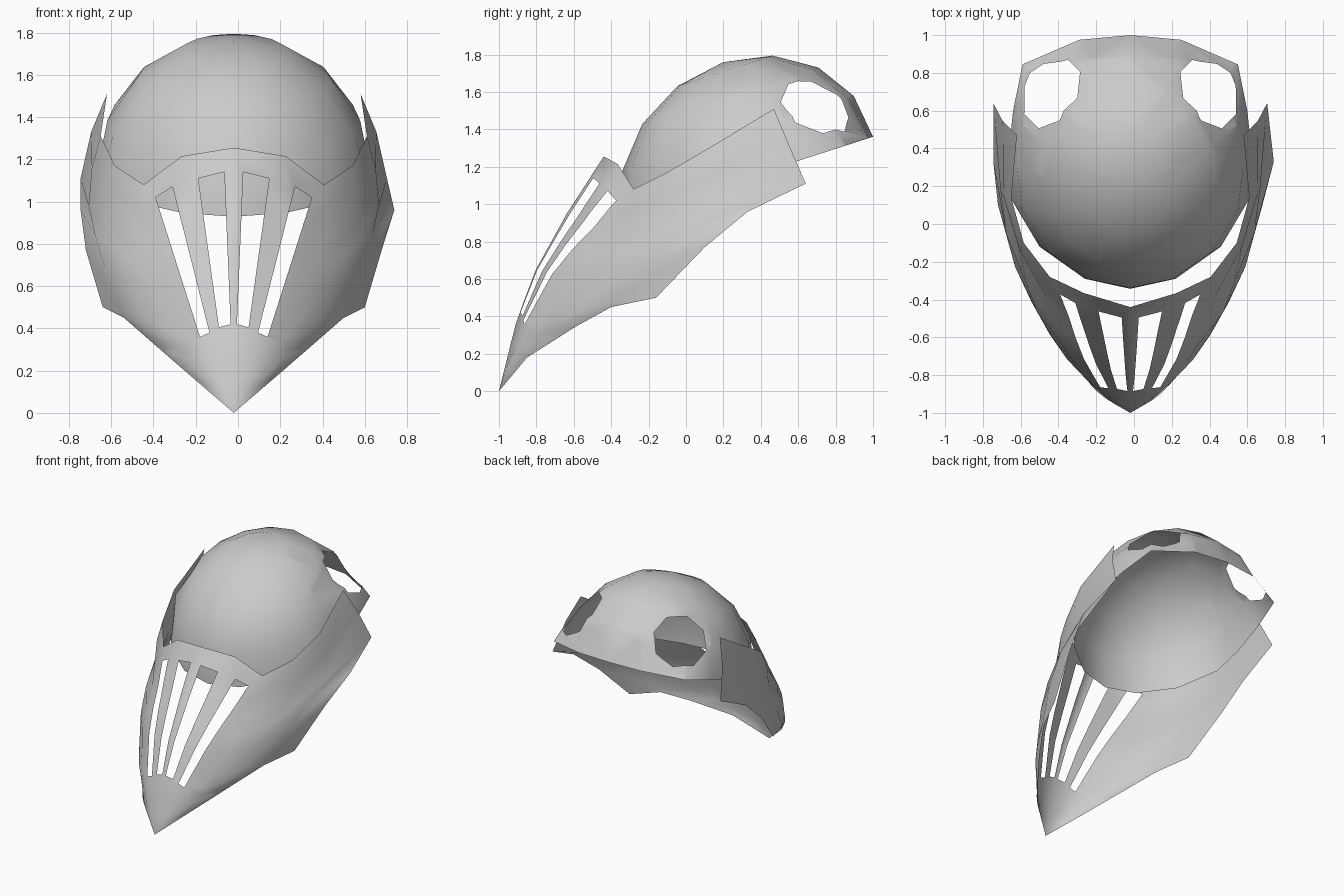
import bpy, bmesh, math
from mathutils import Vector

if "Cube" in bpy.data.objects:
    bpy.data.objects.remove(bpy.data.objects["Cube"])

CENTRE_X = -0.02


def grid(rows):
    """Skin a list of point rows into a half shell."""
    bm = bmesh.new()
    vs = [[bm.verts.new(p) for p in row] for row in rows]
    for a, b in zip(vs, vs[1:]):
        for k in range(len(a) - 1):
            bm.faces.new((a[k], a[k + 1], b[k + 1], b[k]))
    bmesh.ops.remove_doubles(bm, verts=bm.verts[:], dist=1e-4)
    return bm


def cut(bm, pts, d, origin, reach=9):
    """Cut a convex polygon, projected along d, through the faces on the d side of origin."""
    pts = [Vector(p) for p in pts]
    mid = sum(pts, Vector()) / len(pts)
    planes = []
    for p, q in zip(pts, pts[1:] + pts[:1]):
        n = (q - p).cross(d).normalized()
        planes.append((p, n if n.dot(mid - p) < 0 else -n))

    def inside(done):
        out = []
        for f in bm.faces:
            c = f.calc_center_median()
            near = (c - origin).dot(d) > 0 and (c - mid).cross(d).length < reach
            if near and all((c - p).dot(n) < 1e-6 for p, n in done):
                out.append(f)
        return out

    for i, (p, n) in enumerate(planes):
        faces = inside(planes[:i])
        edges = list({e for f in faces for e in f.edges})
        verts = list({v for f in faces for v in f.verts})
        bmesh.ops.bisect_plane(bm, geom=verts + edges + faces, dist=1e-5, plane_co=p, plane_no=n)
    bmesh.ops.delete(bm, geom=inside(planes), context='FACES')


def finish(bm, name, tweak=None):
    """Mirror the half shell, smooth it and add it to the scene."""
    bmesh.ops.mirror(bm, geom=bm.verts[:] + bm.edges[:] + bm.faces[:], axis='X', merge_dist=1e-4)
    if tweak:
        point, move = Vector(tweak[0]), Vector(tweak[1])
        v = min(bm.verts, key=lambda v: (v.co - point).length)
        v.co += move
    bmesh.ops.recalc_face_normals(bm, faces=bm.faces[:])
    me = bpy.data.meshes.new(name)
    bm.to_mesh(me)
    bm.free()
    ob = bpy.data.objects.new(name, me)
    ob.location.x = CENTRE_X
    bpy.context.collection.objects.link(ob)
    bpy.context.view_layer.objects.active = ob
    ob.select_set(True)
    bpy.ops.object.shade_smooth_by_angle(angle=math.radians(60))
    ob.select_set(False)


# Dome: tilted half ellipsoid, squarer at the back of the rim and round on top
centre = Vector((0, 0.33, 1.145))
along = Vector((0, 0.952, 0.306))
up = Vector((0, -0.306, 0.952))
rim = [(0, 1.0), (.27, .975), (.57, .845), (.62, .6), (.645, .36),
       (.635, .14), (.48, -.12), (.24, -.29), (0, -.343)]
rows = []
for i, blend in enumerate((0, .5, 1, 1, 1)):
    a = math.radians(22.5 * i)
    h, s = 0.625 * math.sin(a), math.cos(a)
    row = []
    for k, (x, y) in enumerate(rim):
        t = math.pi * k / 8
        square = Vector((x, (y - .33) / .952))
        x, v = square.lerp(Vector((.65 * math.sin(t), .7 * math.cos(t))), blend) * s
        row.append(centre + Vector((x, 0, 0)) + along * (v + .1 * h) + up * h)
    rows.append(row)
dome = grid(rows)
bmesh.ops.triangulate(dome, faces=dome.faces[:])

# Round openings at the back of the dome
d = Vector((1, 1, 1)).normalized()
e1 = d.cross(Vector((0, 0, 1))).normalized()
e2 = d.cross(e1)
hole = [Vector((.432, .713, 1.53)) + .198 * (math.cos(t) * e1 + math.sin(t) * e2)
        for t in [math.tau * (k + .5) / 8 for k in range(8)]]
cut(dome, hole, d, centre, 0.42)
finish(dome, "dome")

# Face guard: rows run from the front ridge to the lower and rear edge
ridge = [(-1, 0), (-.97, .12), (-.938, .25), (-.91, .36), (-.86, .5), (-.803, .65),
         (-.72, .8), (-.637, .95), (-.54, 1.1), (-.44, 1.255)]
edge = [(0, -1, 0), (.21, -.85, .18), (.40, -.59, .345), (.52, -.40, .45), (.62, -.16, .50),
        (.70, .10, .77), (.725, .33, .96), (.725, .64, 1.11), (.675, .545, 1.33), (.60, .47, 1.51)]
span = [0, .082, .176, .374, .637, 1]
low_width = [0, .28, .42, .60, .79, 1]
top_width = [0, .41, .71, .94, 1.05, 1]
dip = [0, -.061, -.22, -.18, -.107, 0]
rows = []
for i, ((cy, cz), (ex, ey, ez)) in enumerate(zip(ridge, edge)):
    w = i / 9
    rows.append([(ex * (lo + (hi - lo) * w ** 2), cy + (ey - cy) * s, cz + (ez - cz) * s + dz * w ** 1.5)
                 for s, lo, hi, dz in zip(span, low_width, top_width, dip)])
guard = grid(rows)

# Breathing slots fanning up from the tip
for slot in ([(.015, .42), (.07, .405), (.168, 1.11), (.045, 1.14)],
             [(.115, .38), (.16, .36), (.37, 1.02), (.29, 1.07)]):
    cut(guard, [(x, -1, z) for x, z in slot], Vector((0, -1, 0)), Vector((0, 0, 0)))
finish(guard, "face_guard", (edge[6], (.035, 0, 0)))
